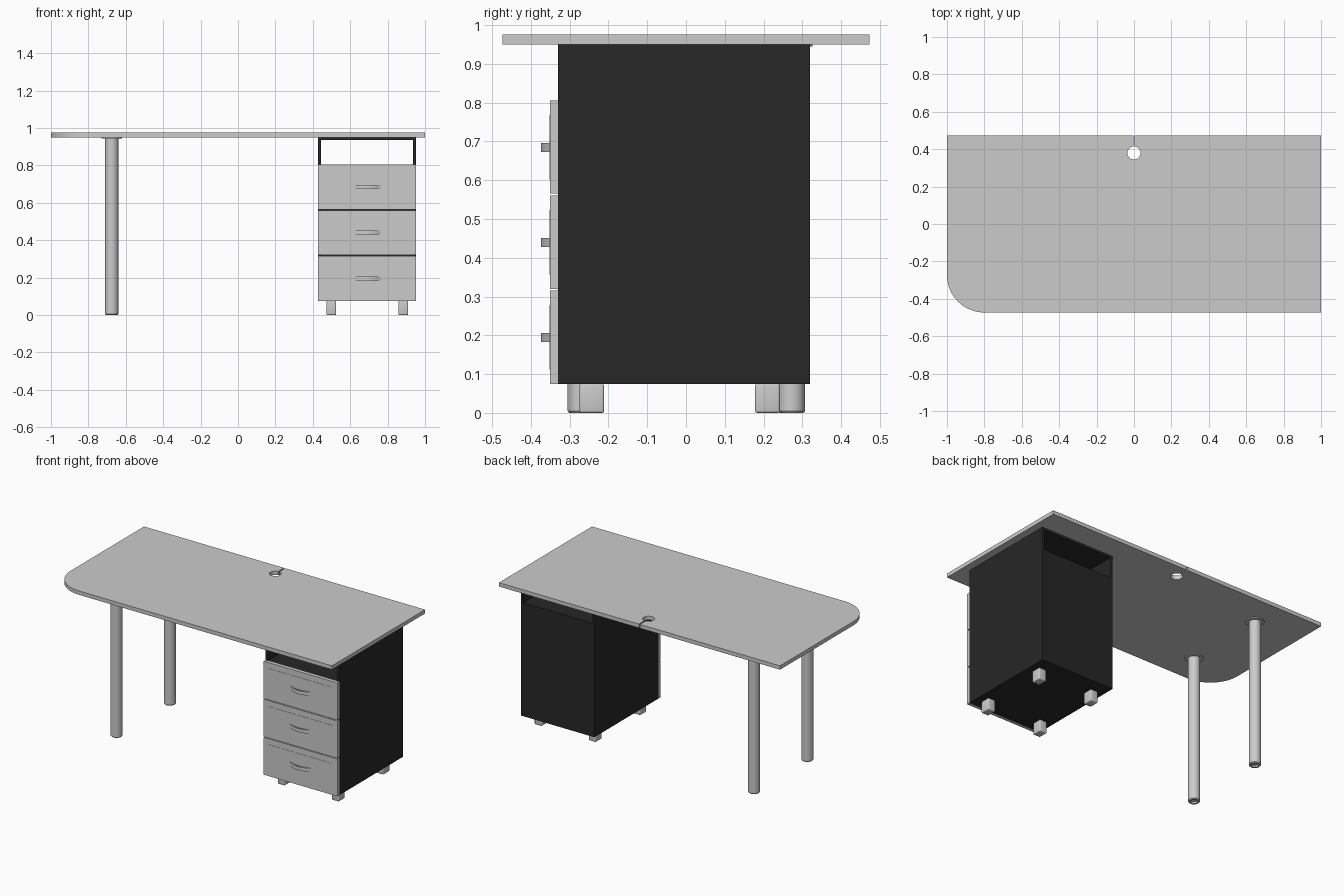
import bpy, bmesh
from math import sin, cos, pi, radians, asin

if "Cube" in bpy.data.objects:
    bpy.data.objects.remove(bpy.data.objects["Cube"])

black = bpy.data.materials.new("black_panel")
black.diffuse_color = (0.02, 0.02, 0.02, 1)
black.use_nodes = True
black.node_tree.nodes["Principled BSDF"].inputs["Base Color"].default_value = black.diffuse_color


def finish(name, bm, mat=None):
    bmesh.ops.recalc_face_normals(bm, faces=bm.faces[:])
    me = bpy.data.meshes.new(name)
    bm.to_mesh(me)
    bm.free()
    me.shade_smooth()
    me.set_sharp_from_angle(angle=radians(30))
    ob = bpy.data.objects.new(name, me)
    bpy.context.collection.objects.link(ob)
    if mat:
        me.materials.append(mat)
    return ob


def box(name, x0, x1, y0, y1, z0, z1, mat=None, bevel=0):
    bm = bmesh.new()
    bmesh.ops.create_cube(bm, size=1)
    for v in bm.verts:
        v.co = ((x0 + x1) / 2 + v.co.x * (x1 - x0),
                (y0 + y1) / 2 + v.co.y * (y1 - y0),
                (z0 + z1) / 2 + v.co.z * (z1 - z0))
    if bevel:
        bmesh.ops.bevel(bm, geom=bm.edges[:], offset=bevel, segments=3,
                        profile=0.5, affect='EDGES')
    return finish(name, bm, mat)


def prism(name, outline, z0, z1, mat=None):
    bm = bmesh.new()
    face = bm.faces.new([bm.verts.new((x, y, z0)) for x, y in outline])
    ext = bmesh.ops.extrude_face_region(bm, geom=[face])
    for v in ext["geom"]:
        if isinstance(v, bmesh.types.BMVert):
            v.co.z = z1
    return finish(name, bm, mat)


def lathe(name, profile, x, y, steps=32):
    bm = bmesh.new()
    vs = [bm.verts.new((r, 0, z)) for r, z in profile]
    es = [bm.edges.new(p) for p in zip(vs, vs[1:])]
    bmesh.ops.spin(bm, geom=vs + es, cent=(0, 0, 0), axis=(0, 0, 1),
                   angle=2 * pi, steps=steps)
    bmesh.ops.remove_doubles(bm, verts=bm.verts[:], dist=1e-5)
    ob = finish(name, bm)
    ob.location = (x, y, 0)
    return ob


# Tabletop: rounded front-left corner, cable hole with a slit to the back edge
D, R, HOLE_Y, HOLE_R, SLIT = 0.473, 0.2, 0.38, 0.035, 0.004
outline = [(-1 + R - R * cos(a), -D + R - R * sin(a))
           for a in (i * pi / 32 for i in range(17))]
outline += [(1, -D), (1, D), (SLIT, D)]
a0 = asin(SLIT / HOLE_R)
for i in range(33):
    a = a0 + (2 * pi - 2 * a0) * i / 32
    outline.append((HOLE_R * sin(a), HOLE_Y + HOLE_R * cos(a)))
outline += [(-SLIT, D), (-1, D)]
prism("tabletop", outline, 0.95, 0.975)

# Round legs with mounting flange and hollow foot
leg = [(0, 0.01), (0.018, 0.01), (0.02, 0), (0.031, 0), (0.035, 0.005),
       (0.035, 0.944), (0.054, 0.944), (0.054, 0.95), (0, 0.95)]
for label, y in (("front", -0.27), ("back", 0.272)):
    lathe(label + "_round_leg", leg, -0.675, y)

# Cabinet carcass with an open shelf under the tabletop
X0, X1, Y0, Y1, T = 0.428, 0.952, -0.33, 0.32, 0.016
box("cabinet_bottom", X0, X1, Y0, Y1, 0.075, 0.092, black)
box("cabinet_left_side", X0, X0 + T, Y0, Y1, 0.092, 0.95, black)
box("cabinet_right_side", X1 - T, X1, Y0, Y1, 0.092, 0.95, black)
box("cabinet_top", X0 + T, X1 - T, Y0, Y1, 0.936, 0.95, black)
box("cabinet_shelf", X0 + T, X1 - T, Y0, Y1, 0.79, 0.805, black)
box("cabinet_back", X0 + T, X1 - T, Y1 - T, Y1, 0.092, 0.79, black)

# Cabinet feet
for sx, x in (("left", 0.499), ("right", 0.884)):
    for sy, y in (("front", -0.243), ("back", 0.21)):
        box(f"cabinet_{sy}_{sx}_foot", x - 0.026, x + 0.026,
            y - 0.032, y + 0.032, 0, 0.075, bevel=0.006)

# Drawer fronts with a thin raised panel and a bow handle
XC = (X0 + X1) / 2
ts = [-1 + i / 8 for i in range(17)]
bow = [(XC + 0.074 * t, -0.351 - 0.023 * (1 - t * t)) for t in ts]
bow += [(XC + 0.062 * t, -0.349 - 0.015 * (1 - t * t)) for t in reversed(ts)]
for i, z in enumerate((0.075, 0.32, 0.565)):
    n = i + 1
    box(f"drawer_front_{n}", X0, X1, -0.35, Y0, z, z + 0.24)
    box(f"drawer_panel_{n}", X0 + 0.037, X1 - 0.037, -0.3515, -0.349,
        z + 0.037, z + 0.203)
    prism(f"drawer_handle_{n}", bow, z + 0.108, z + 0.131)
